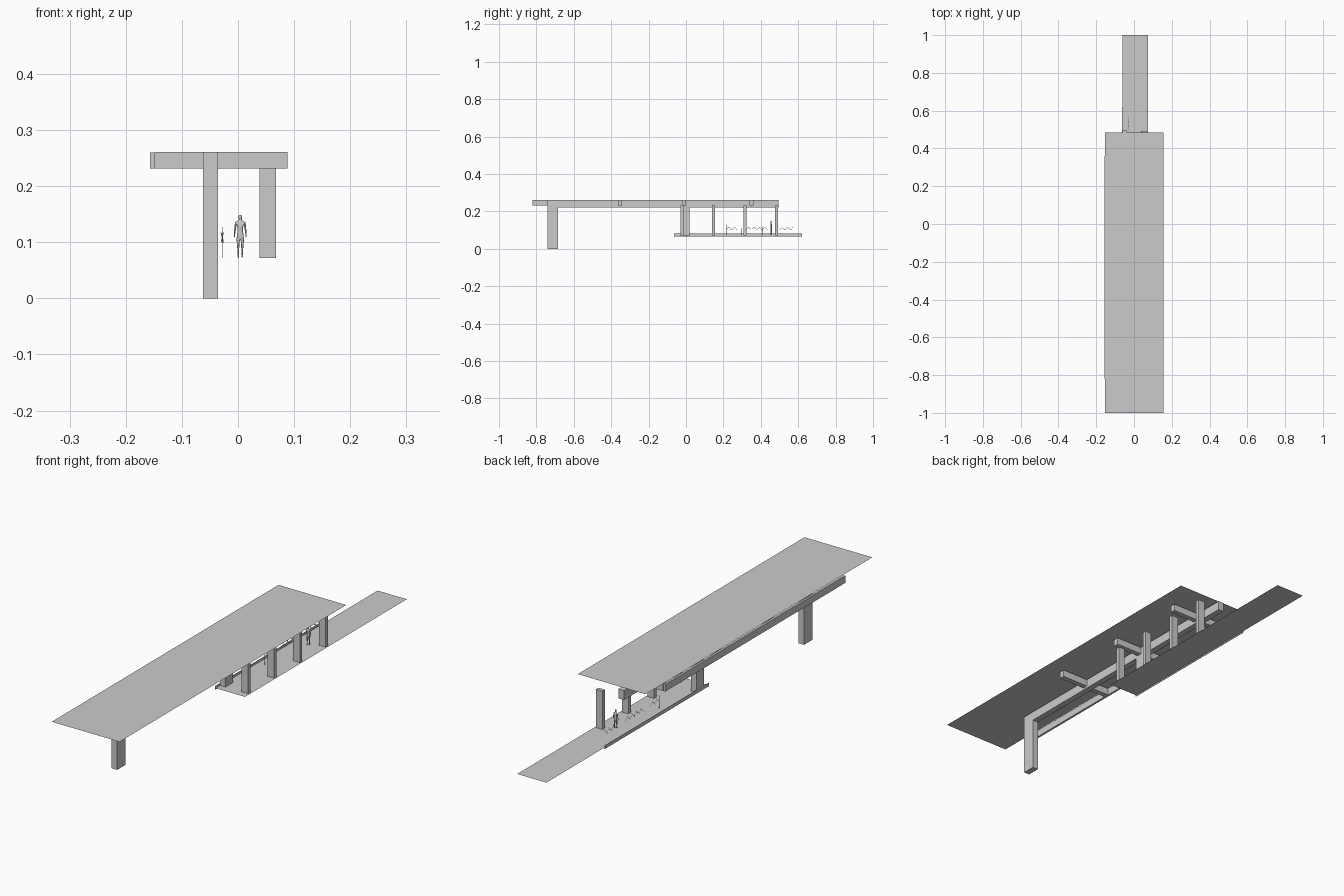
import bpy, bmesh, math
from mathutils import Vector

if "Cube" in bpy.data.objects:
    bpy.data.objects.remove(bpy.data.objects["Cube"])


def make_object(name, bm):
    mesh = bpy.data.meshes.new(name)
    bm.to_mesh(mesh)
    bm.free()
    obj = bpy.data.objects.new(name, mesh)
    bpy.context.collection.objects.link(obj)
    return obj


def box(name, x, y, z):
    """Box from (min, max) ranges."""
    bm = bmesh.new()
    bmesh.ops.create_cube(bm, size=1)
    for v in bm.verts:
        v.co = [r[0] + (c + 0.5) * (r[1] - r[0]) for c, r in zip(v.co, (x, y, z))]
    return make_object(name, bm)


def sheet(name, x, y, z):
    """Single horizontal face."""
    bm = bmesh.new()
    bm.faces.new([bm.verts.new((a, b, z)) for a, b in
                  ((x[0], y[0]), (x[1], y[0]), (x[1], y[1]), (x[0], y[1]))])
    return make_object(name, bm)


def add_bar(bm, p, q, r):
    """Thin square bar between two points."""
    p, q = Vector(p), Vector(q)
    d = q - p
    mat = d.to_track_quat('Z', 'Y').to_matrix().to_4x4()
    mat.translation = (p + q) / 2
    bmesh.ops.create_cone(bm, cap_ends=True, segments=4, radius1=r, radius2=r,
                          depth=d.length, matrix=mat)


FLOOR = 0.072

# roof and walkway surfaces
sheet("roof_surface", (-0.154, 0.157), (-1, 0.485), 0.267)
sheet("walkway_surface", (-0.06, 0.074), (-0.06, 1), FLOOR)
box("walkway_edge_strip", (-0.0625, -0.0605), (-0.063, 0.62), (0.067, 0.081))

# main beam and its two posts
box("main_beam", (-0.062, -0.036), (-0.74, 0.495), (0.222, 0.261))
box("tall_post", (-0.062, -0.036), (-0.74, -0.685), (0, 0.222))
box("walkway_post", (-0.062, -0.036), (-0.03, 0.02), (FLOOR, 0.222))

# cross beams tied by an outer edge beam
for i, y in enumerate((-0.353, -0.01, 0.35)):
    box(f"cross_beam_{i+1}", (-0.148, 0.088), (y - 0.011, y + 0.011), (0.231, 0.261))
box("outer_edge_beam", (-0.157, -0.148), (-0.82, 0.36), (0.231, 0.26))

# row of columns on the right side
for i in range(4):
    y = -0.022 + i * 0.1687
    box(f"column_{i+1}", (0.038, 0.068), (y - 0.008, y + 0.008), (FLOOR, 0.231))

# low wire railing: slender legs with zigzag bars
bm = bmesh.new()
RX = -0.028
for y, top in ((0.215, 0.127), (0.295, 0.112), (0.41, 0.12)):
    add_bar(bm, (RX, y, FLOOR), (RX, y, top), 0.0008)
for start, n in ((0.215, 4), (0.32, 8), (0.5, 5)):
    for k in range(n):
        a, b = start + k * 0.0145, start + (k + 1) * 0.0145
        za, zb = (0.1, 0.117) if k % 2 == 0 else (0.117, 0.1)
        add_bar(bm, (RX - 0.002, a, za), (RX + 0.002, b, zb), 0.0008)
make_object("wire_railing", bm)

# standing figure: joint skeleton thickened by a skin modifier
joints = [(0, 0, 0.040, 0.0056), (0, 0, 0.051, 0.0050), (0, 0, 0.062, 0.0062),
          (0, 0, 0.0675, 0.0024), (0, -0.001, 0.073, 0.0038), (0, -0.001, 0.077, 0.0032)]
links = [(0, 1), (1, 2), (2, 3), (3, 4), (4, 5)]
for s in (-1, 1):
    n = len(joints)
    joints += [(s * 0.0078, 0, 0.0625, 0.0026), (s * 0.0095, 0, 0.049, 0.0018),
               (s * 0.0108, -0.002, 0.036, 0.0012)]
    links += [(2, n), (n, n + 1), (n + 1, n + 2)]
    joints += [(s * 0.0040, 0, 0.034, 0.0038), (s * 0.0036, s * 0.002, 0.019, 0.0025),
               (s * 0.0032, s * 0.003, 0.0025, 0.0015), (s * 0.0036, s * 0.003 - 0.005, 0.0015, 0.0015)]
    links += [(0, n + 3), (n + 3, n + 4), (n + 4, n + 5), (n + 5, n + 6)]
mesh = bpy.data.meshes.new("standing_figure")
mesh.from_pydata([j[:3] for j in joints], links, [])
figure = bpy.data.objects.new("standing_figure", mesh)
bpy.context.collection.objects.link(figure)
figure.location = (0.004, 0.455, FLOOR)
skin = figure.modifiers.new("skin", 'SKIN')
skin.use_smooth_shade = True
for i, (sv, j) in enumerate(zip(mesh.skin_vertices[0].data, joints)):
    sv.radius = (j[3], j[3] * 0.8)
    sv.use_root = i == 0
figure.modifiers.new("smooth", 'SUBSURF').levels = 2
figure.modifiers["smooth"].render_levels = 2
